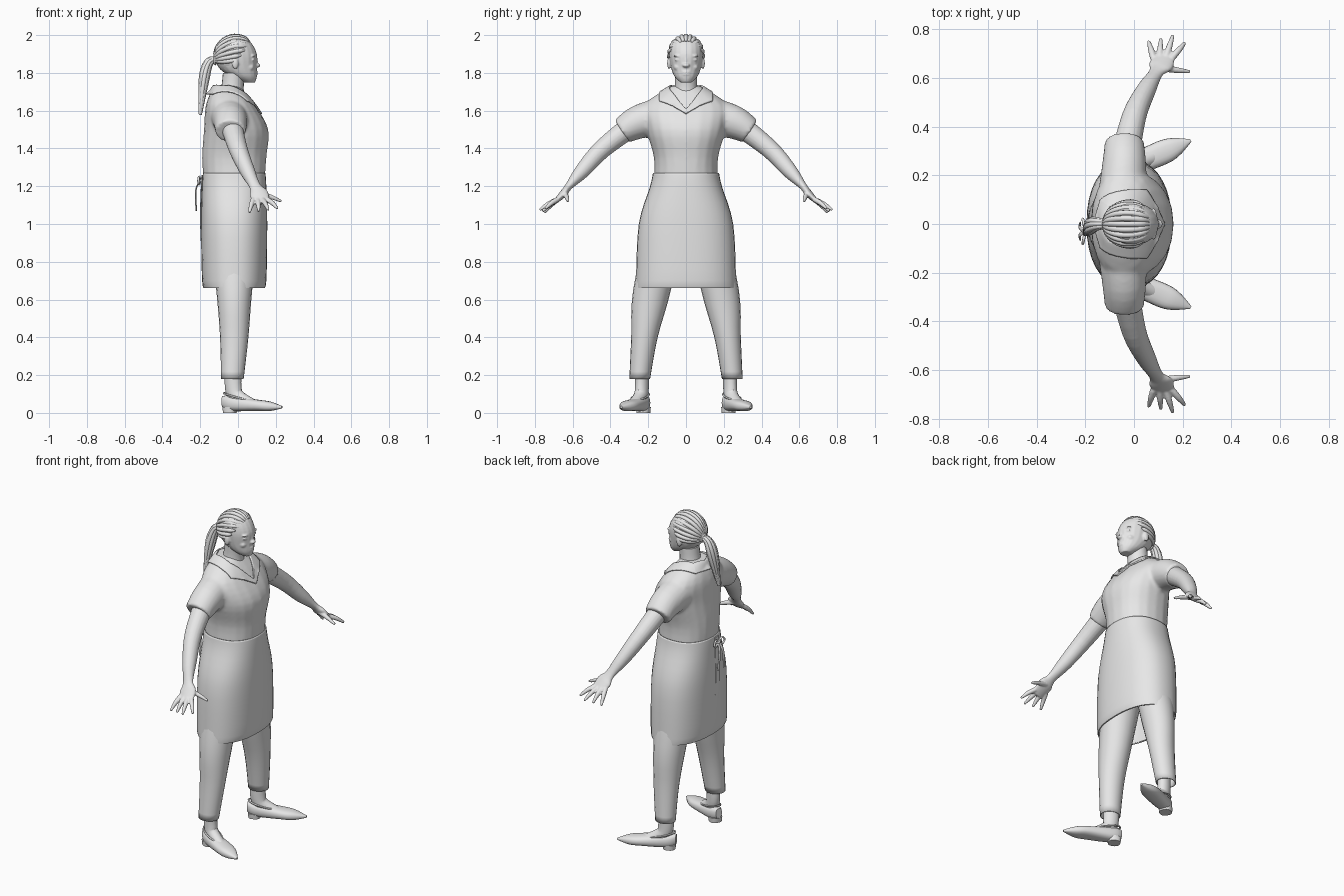
import bpy, bmesh, math
from mathutils import Vector, Matrix

if "Cube" in bpy.data.objects:
    bpy.data.objects.remove(bpy.data.objects["Cube"])

GREY = (.8, .8, .8, 1)
UP, FORWARD, SIDEWAYS = Vector((0, 0, 1)), Vector((1, 0, 0)), Vector((0, 1, 0))

grey = bpy.data.materials.new("plain_grey")
grey.use_nodes = True
grey.diffuse_color = GREY
grey.node_tree.nodes["Principled BSDF"].inputs["Base Color"].default_value = GREY


def spline(points, steps):
    """Smooth curve through points of any dimension."""
    last = len(points) - 1
    result = []
    for i in range(last):
        near = [points[max(i - 1, 0)], points[i], points[i + 1], points[min(i + 2, last)]]
        for k in range(steps):
            t = k / steps
            result.append([b + t / 2 * (c - a + t * (2 * a - 5 * b + 4 * c - d + t * (3 * (b - c) + d - a)))
                           for a, b, c, d in zip(*near)])
    return result + [list(points[last])]


def tube(bm, points, sides=20, across=FORWARD, along=None, power=2, caps=True, steps=4):
    """Loft rings (x, y, z, radius across, other radius) along a smooth path."""
    padded = [tuple(p) if len(p) > 4 else (*p, p[-1]) for p in points]
    path = spline(padded, steps)
    centres = [Vector(p[:3]) for p in path]
    last = len(path) - 1
    rings = []
    for i, (centre, p) in enumerate(zip(centres, path)):
        direction = along or (centres[min(i + 1, last)] - centres[max(i - 1, 0)]).normalized()
        u = (across - direction * across.dot(direction)).normalized()
        v = direction.cross(u)
        ring = []
        for k in range(sides):
            angle = math.tau * k / sides
            c, s = [math.copysign(abs(w) ** (2 / power), w) for w in (math.cos(angle), math.sin(angle))]
            ring.append(bm.verts.new(centre + u * c * p[3] + v * s * p[4]))
        rings.append(ring)
    for lower, upper in zip(rings, rings[1:]):
        for k in range(sides):
            j = (k + 1) % sides
            bm.faces.new((lower[k], lower[j], upper[j], upper[k]))
    if caps:
        bm.faces.new(rings[0][::-1])
        bm.faces.new(rings[-1])


def ball(bm, centre, radii):
    shape = Matrix.Translation(centre) @ Matrix.Diagonal((*radii, 1))
    bmesh.ops.create_uvsphere(bm, u_segments=20, v_segments=12, radius=1, matrix=shape)


def finish(bm, name, solid=0, voxel=0, relax=3, mirror=False):
    """Turn the mesh into a smooth object with the modifiers it needs."""
    bmesh.ops.recalc_face_normals(bm, faces=bm.faces)
    mesh = bpy.data.meshes.new(name)
    bm.to_mesh(mesh)
    bm.free()
    mesh.materials.append(grey)
    part = bpy.data.objects.new(name, mesh)
    bpy.context.scene.collection.objects.link(part)
    bpy.ops.object.select_all(action='DESELECT')
    part.select_set(True)
    bpy.context.view_layer.objects.active = part
    if voxel:
        mesh.shade_smooth()
        blend = part.modifiers.new("blend", 'REMESH')
        blend.mode, blend.voxel_size, blend.use_smooth_shade = 'VOXEL', voxel, True
        soften = part.modifiers.new("soften", 'SMOOTH')
        soften.iterations = relax
    else:
        bpy.ops.object.shade_smooth_by_angle(angle=math.radians(50))
    if solid:
        part.modifiers.new("thickness", 'SOLIDIFY').thickness = solid
    if mirror:
        part.modifiers.new("other_side", 'MIRROR').use_axis = (False, True, False)
    return part


# Shirt: torso with both short sleeves blended in
bm = bmesh.new()
tube(bm, [(-.02, 0, 1.2, .16, .17), (-.02, 0, 1.35, .17, .17), (-.01, 0, 1.5, .17, .21),
          (-.04, 0, 1.63, .13, .22), (-.06, 0, 1.73, .07, .08)], along=UP, power=2.2)
for side in (1, -1):
    tube(bm, [(-.05, .1 * side, 1.58, .1), (-.04, .25 * side, 1.54, .09), (-.04, .34 * side, 1.49, .08, .07)])
shirt = finish(bm, "shirt", voxel=.01, relax=6)

# Collar: folded strip with two points and a V at the chest
inner = [(-.13, 0, 1.73), (-.1, .07, 1.73), (0, .08, 1.7), (.07, .04, 1.65), (.1, 0, 1.6)]
outer = [(-.17, 0, 1.69), (-.14, .1, 1.69), (.05, .14, 1.65), (.1, .07, 1.63), (.12, 0, 1.58)]
bm = bmesh.new()
for side in (1, -1):
    top, edge = [[bm.verts.new((x, y * side, z)) for x, y, z in row] for row in (inner, outer)]
    for i in range(len(top) - 1):
        bm.faces.new((top[i], top[i + 1], edge[i + 1], edge[i]))
bmesh.ops.remove_doubles(bm, verts=bm.verts, dist=.001)
bmesh.ops.subdivide_edges(bm, edges=bm.edges, cuts=7, use_grid_fill=True)
collar = finish(bm, "collar")
lay = collar.modifiers.new("lay_on_shirt", 'SHRINKWRAP')
lay.target, lay.wrap_mode, lay.offset = shirt, 'OUTSIDE', .008
collar.modifiers.new("thickness", 'SOLIDIFY').thickness = .008

# Arm, palm, fanned fingers and thumb
bm = bmesh.new()
tube(bm, [(-.04, .26, 1.54, .06), (0, .44, 1.4, .05), (.05, .55, 1.28, .04),
          (.09, .62, 1.2, .03, .02), (.11, .65, 1.16, .05, .02), (.13, .7, 1.11, .04, .01)])
digits = [((.08 + .025 * i, .68, 1.13), (.06 + .05 * i, tip_y, 1.06 + .007 * i))
          for i, tip_y in enumerate((.75, .76, .775, .745))]
digits.append(((.11, .64, 1.16), (.23, .625, 1.12)))
for base, tip in digits:
    knuckle = Vector(base).lerp(Vector(tip), .5) + UP * .005
    tube(bm, [(*base, .014), (*knuckle, .013), (*tip, .007)], across=SIDEWAYS + UP, sides=10)
finish(bm, "arms", voxel=.005, relax=2, mirror=True)

# Neck
bm = bmesh.new()
tube(bm, [(-.04, 0, 1.62, .08), (-.03, 0, 1.72, .06), (-.02, 0, 1.8, .06)], along=UP)
finish(bm, "neck")

# Head with nose, lips, chin, eyes, brows, cheeks and ears
bm = bmesh.new()
tube(bm, [(.06, 0, 1.75, .03), (.03, 0, 1.78, .07, .06), (0, 0, 1.83, .1, .08), (-.01, 0, 1.9, .11, .09),
          (-.01, 0, 1.96, .08), (-.01, 0, 1.99, .04)], along=UP)
ball(bm, (.1, 0, 1.84), (.018, .02, .012))
ball(bm, (.095, 0, 1.86), (.01, .01, .03))
for lip in (1.805, 1.792):
    ball(bm, (.09, 0, lip), (.015, .025, .006))
ball(bm, (.08, 0, 1.77), (.015, .02, .015))
for side in (1, -1):
    ball(bm, (.08, .04 * side, 1.87), (.01, .02, .008))
    ball(bm, (.08, .04 * side, 1.89), (.014, .025, .007))
    ball(bm, (.06, .045 * side, 1.83), (.025, .02, .02))
    ball(bm, (-.015, .09 * side, 1.85), (.017, .01, .03))
finish(bm, "head", voxel=.005, relax=2)

# Hair: rows of braids swept over the scalp to the tie
bm = bmesh.new()
scalp, radii = Vector((-.014, 0, 1.89)), Vector((.106, .09, .106))
nape = Vector((-1, 0, -.2)).normalized()
rows = 15
for row in range(rows):
    f = 2 * row / (rows - 1) - 1
    hairline = Vector((.7 - .6 * f * f, f, .7 - .9 * f * f)).normalized()
    strand = [scalp + hairline.slerp(nape, k / 9) * radii for k in range(9)]
    tube(bm, [(*p, .012 if k else .006) for k, p in enumerate(strand)], across=UP + SIDEWAYS * .3, sides=8, steps=2)
ball(bm, (-.022, 0, 1.89), (.1, .088, .103))
finish(bm, "braided_hair")

# Ponytail strands and hair tie
bm = bmesh.new()
spine = [(-.1, 0, 1.87), (-.15, 0, 1.86), (-.18, -.01, 1.77), (-.2, -.04, 1.58)]
strands = 8
for i in range(strands):
    angle = math.tau * i / strands
    dx, dy = .014 * math.cos(angle), .024 * math.sin(angle)
    tube(bm, [(x - dx * spread, y + dy * spread, z + dx * spread, .004 + .009 * spread)
              for (x, y, z), spread in zip(spine, (.4, .7, 1, .2))], across=SIDEWAYS, sides=8)
finish(bm, "ponytail")
bm = bmesh.new()
tube(bm, [(-.11, 0, 1.87, .02), (-.12, 0, 1.87, .03), (-.13, 0, 1.87, .02)], across=SIDEWAYS)
finish(bm, "hair_tie")

# Wrap apron, open below
bm = bmesh.new()
tube(bm, [(-.02, 0, .66, .155, .265), (-.02, 0, .7, .17, .265), (-.02, 0, 1, .175, .25),
          (-.02, 0, 1.2, .17, .19), (-.02, 0, 1.27, .165, .175)],
     sides=36, along=UP, power=2.3, caps=False)
finish(bm, "apron", solid=.006)

# Overlapping edge down the back of the apron
bm = bmesh.new()
tube(bm, [(-.19, -.03, 1.26, .004, .02), (-.197, -.03, 1, .004, .02), (-.177, -.03, .67, .004, .02)], sides=10)
finish(bm, "apron_edge")

# Bow with two loops and two hanging ties
bm = bmesh.new()
knot = Vector((-.2, -.03, 1.23))
ball(bm, knot, (.014, .014, .014))
for side in (1, -1):
    reach = SIDEWAYS * side * .05 - FORWARD * .01
    loop = [knot, knot + reach * .6 + UP * .02, knot + reach, knot + reach * .6 - UP * .02, knot]
    tube(bm, [(*p, .006) for p in loop], sides=8)
    drop = [knot, knot + reach * .3 - UP * .05 - FORWARD * .02, knot + reach * .6 - UP * .16 - FORWARD * .015]
    tube(bm, [(*p, .004, .01) for p in drop], sides=8)
finish(bm, "apron_bow")

# Trousers
bm = bmesh.new()
tube(bm, [(-.03, .245, .18, .06, .055), (-.02, .22, .4, .075, .07), (-.02, .18, .65, .095, .1),
          (-.02, .09, 1.08, .14, .1)], along=UP, caps=False)
finish(bm, "trousers", solid=.006, mirror=True)

# Feet, pointed flat shoes, low heels and opening rims, turned outwards
rim = [(.085 + .08 * math.cos(a), .04 * math.sin(a), .085 - .02 * math.cos(a), .005)
       for a in [math.tau * k / 16 for k in range(17)]]
foot_parts = {
    "feet": ([(.06, 0, .25, .035, .045), (.06, 0, .13, .035, .045), (.09, 0, .08, .035, .04),
              (.2, 0, .04, .03, .02)], {}),
    "shoes": ([(0, 0, .06, .02, .03), (.05, 0, .05, .04), (.2, 0, .04, .05, .03),
               (.27, 0, .035, .04, .025), (.34, 0, .03, .006)], {"along": FORWARD, "power": 2.5}),
    "shoe_heels": ([(.04, 0, 0, .035), (.04, 0, .03, .038)], {"along": UP, "power": 2.5}),
    "shoe_rims": (rim, {"steps": 1, "across": UP, "sides": 8}),
}
place = Matrix.Translation((-.08, .21, 0)) @ Matrix.Rotation(math.radians(23), 4, 'Z')
for name, (points, options) in foot_parts.items():
    bm = bmesh.new()
    tube(bm, points, **{"across": SIDEWAYS, **options})
    bmesh.ops.transform(bm, matrix=place, verts=bm.verts)
    finish(bm, name, mirror=True)
